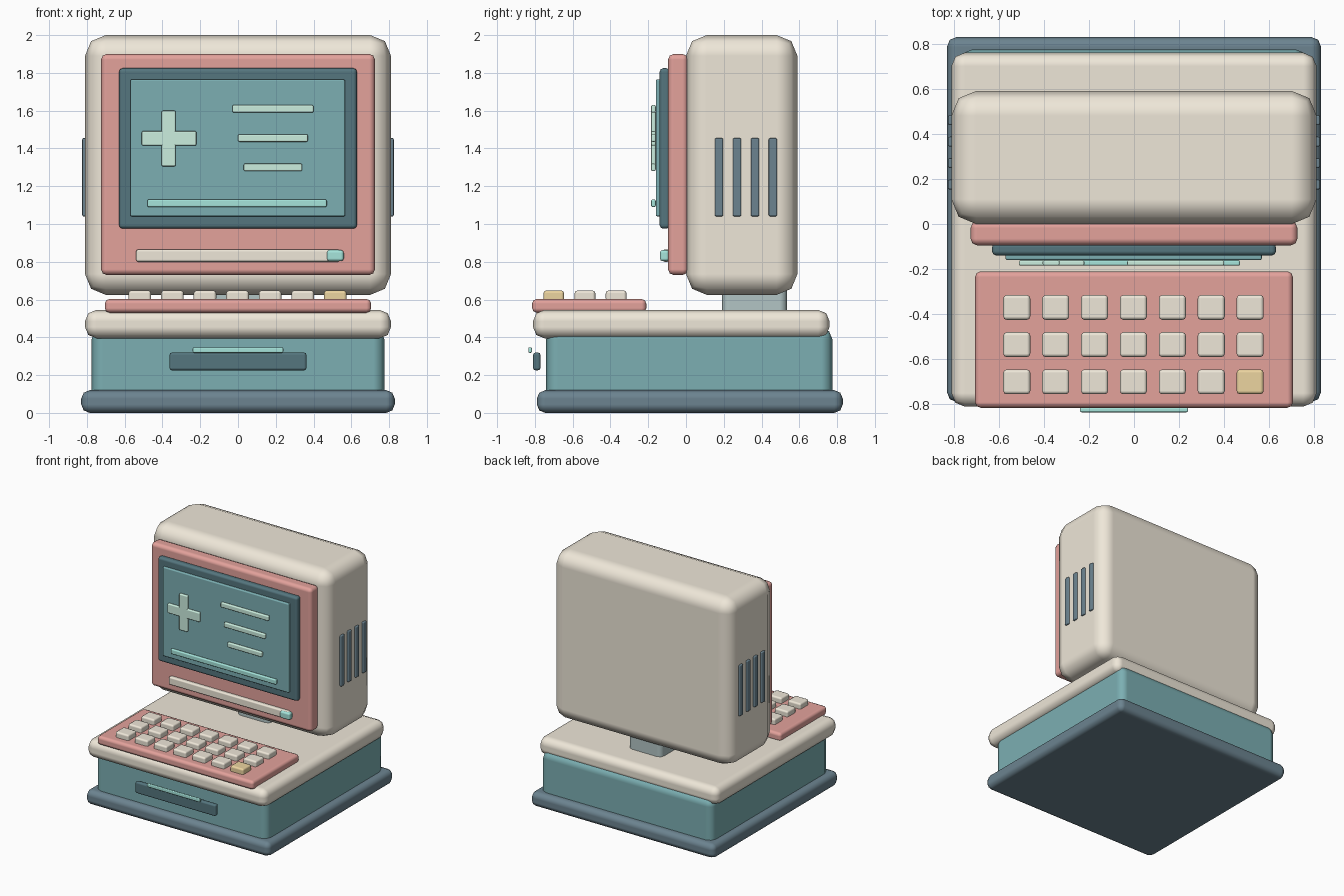
import bpy, bmesh

if "Cube" in bpy.data.objects:
    bpy.data.objects.remove(bpy.data.objects["Cube"])

mats = {}
COLORS = {
    "cream": (0.86, 0.80, 0.69, 1), "red": (0.77, 0.36, 0.33, 1),
    "teal": (0.20, 0.43, 0.45, 1), "navy": (0.15, 0.23, 0.28, 1),
    "dark": (0.09, 0.18, 0.21, 1), "grey_teal": (0.45, 0.56, 0.56, 1),
    "mint": (0.60, 0.86, 0.74, 1), "aqua": (0.38, 0.78, 0.71, 1),
    "gold": (0.84, 0.66, 0.35, 1),
}
for key, rgba in COLORS.items():
    mats[key] = bpy.data.materials.new(key)
    mats[key].diffuse_color = rgba


def box(name, x, y, z, color, bevel=0.01, segments=2):
    """Rounded box from (min, max) ranges on each axis."""
    mesh = bpy.data.meshes.new(name)
    bm = bmesh.new()
    bmesh.ops.create_cube(bm, size=1)
    for v in bm.verts:
        v.co = [(a + b) / 2 + c * (b - a) for c, (a, b) in zip(v.co, (x, y, z))]
    for f in bm.faces:
        f.smooth = True
    bm.to_mesh(mesh)
    bm.free()
    mesh.materials.append(mats[color])
    ob = bpy.data.objects.new(name, mesh)
    bpy.context.collection.objects.link(ob)
    mod = ob.modifiers.new("Bevel", 'BEVEL')
    mod.width = bevel
    mod.segments = segments
    mod.harden_normals = True
    return ob


# Base unit
box("base_plinth", (-0.83, 0.83), (-0.79, 0.83), (0, 0.12), "navy", 0.045)
box("base_body", (-0.775, 0.775), (-0.74, 0.775), (0.06, 0.45), "teal", 0.06)
box("base_top", (-0.81, 0.81), (-0.81, 0.76), (0.395, 0.545), "cream", 0.06)

# Disk slot on the front
box("disk_slot", (-0.363, 0.363), (-0.81, -0.77), (0.225, 0.32), "dark", 0.014)
box("disk_slot_light", (-0.24, 0.24), (-0.835, -0.815), (0.318, 0.347), "aqua", 0.007)

# Keyboard
box("keyboard_deck", (-0.705, 0.705), (-0.815, -0.21), (0.53, 0.603), "red", 0.025)
for row in range(3):
    for col in range(7):
        cx, cy = -0.52 + col * 0.1725, -0.37 - row * 0.165
        gold = row == 2 and col == 6
        box(f"key_{row}_{col}", (cx - 0.06, cx + 0.06), (cy - 0.055, cy + 0.055),
            (0.59, 0.648), "gold" if gold else "cream", 0.015)

# Monitor
box("monitor_neck", (-0.15, 0.15), (0.19, 0.535), (0.50, 0.70), "grey_teal", 0.04)
box("monitor_shell", (-0.81, 0.81), (0, 0.59), (0.625, 2.0), "cream", 0.11)
box("monitor_bezel", (-0.725, 0.725), (-0.095, 0.012), (0.73, 1.90), "red", 0.03)
box("screen_frame", (-0.63, 0.63), (-0.14, -0.085), (0.975, 1.825), "dark", 0.02)
box("screen", (-0.57, 0.567), (-0.16, -0.12), (1.04, 1.765), "teal", 0.008)

# Screen graphics
GLYPH_Y = (-0.185, -0.16)
box("plus_bar", (-0.51, -0.22), GLYPH_Y, (1.415, 1.492), "mint", 0.008)
box("plus_post", (-0.405, -0.33), GLYPH_Y, (1.305, 1.60), "mint", 0.008)
for i in range(3):
    half, cz = 0.215 - 0.03 * i, 1.61 - 0.155 * i
    box(f"screen_line_{i}", (0.185 - half, 0.185 + half), GLYPH_Y,
        (cz - 0.02, cz + 0.02), "mint", 0.008)
box("screen_underline", (-0.48, 0.47), GLYPH_Y, (1.09, 1.13), "aqua", 0.008)

# Lower trim strip and its indicator
box("trim_strip", (-0.54, 0.54), (-0.125, -0.085), (0.80, 0.865), "cream", 0.012)
box("indicator", (0.47, 0.56), (-0.138, -0.09), (0.803, 0.862), "aqua", 0.015)

# Side vents, mirrored left and right
for side, name in ((-1, "left"), (1, "right")):
    for i in range(4):
        cy = 0.175 + 0.095 * i
        box(f"vent_{name}_{i}", tuple(sorted((side * 0.79, side * 0.825))),
            (cy - 0.022, cy + 0.022), (1.04, 1.455), "navy", 0.008)

for m in bpy.data.materials:
    if m.users and not m.is_grease_pencil:
        m.use_nodes = True
        m.node_tree.nodes["Principled BSDF"].inputs["Base Color"].default_value = m.diffuse_color
